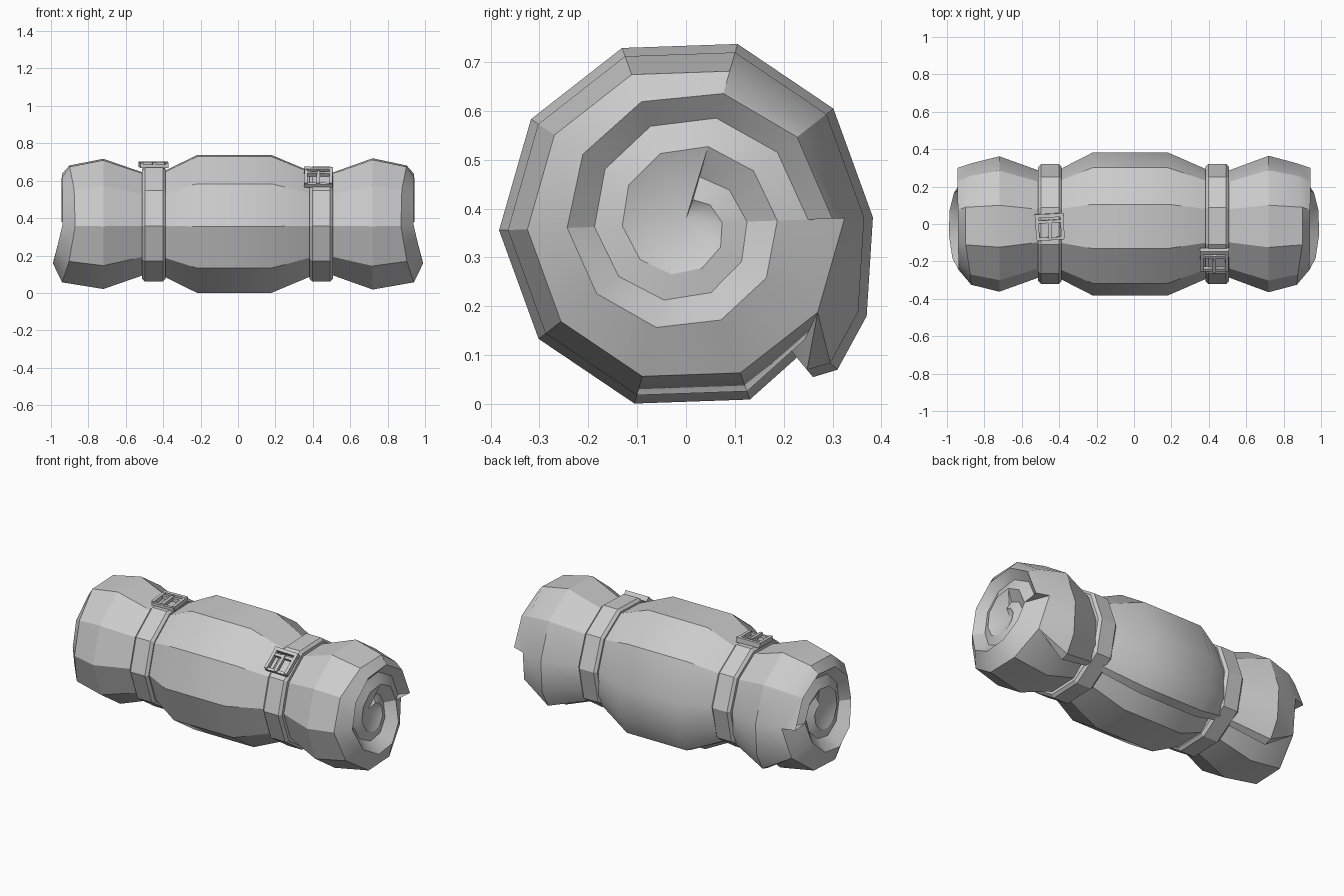
import bpy, bmesh
from math import sin, cos, radians
from mathutils import Matrix, Vector

if "Cube" in bpy.data.objects:
    bpy.data.objects.remove(bpy.data.objects["Cube"])

CZ, R = 0.369, 0.383
ANG = [radians(2 + 36 * k) for k in range(10)]


def polar(x, r, a):
    return Vector((x, r * cos(a), CZ + r * sin(a)))


def finish(bm, name, angle=30):
    bmesh.ops.recalc_face_normals(bm, faces=bm.faces)
    me = bpy.data.meshes.new(name)
    bm.to_mesh(me)
    bm.free()
    ob = bpy.data.objects.new(name, me)
    bpy.context.collection.objects.link(ob)
    bpy.ops.object.select_all(action='DESELECT')
    ob.select_set(True)
    bpy.context.view_layer.objects.active = ob
    bpy.ops.object.shade_smooth_by_angle(angle=radians(angle))
    return ob


def face(bm, vs):
    vs = list(dict.fromkeys(vs))
    if len(vs) > 2:
        bm.faces.new(vs)


# Rolled mat: ten-sided section whose last corner is an overhanging loose edge
FLAP = [(0.255, 0.12), (0.26, 0.055), (0.31, 0.07), (0.37, 0.18)]


def section(bm, x, r):
    pts = [polar(x, r, a) for a in ANG[:9]]
    pts += [Vector((x, y * r / R, CZ + (z - CZ) * r / R)) for y, z in FLAP]
    return [bm.verts.new(p) for p in pts]


def end_ring(bm, side):
    vs = []
    for a in ANG:
        s = sin(a)
        vs.append(bm.verts.new(polar(side * (0.87 + 0.055 * s * s - 0.02 * s), 0.325, a)))
    return vs


def spiral_end(bm, ring, side):
    """Wound end: a ridge and a groove spiralling in to the core."""
    def pt(k, r, x, bulge):
        a = radians(2 + 36 * k)
        return bm.verts.new(polar(side * (x + bulge * max(0, -sin(a))), r, a))
    P = [pt(k, 0.30 - 0.0113 * k, 0.945 - 0.0015 * k, 0.057 if k < 11 else 0.01) for k in range(23)]
    G = [pt(k, 0.25 - 0.0125 * k, 0.90 - 0.001 * k, 0.03) for k in range(13)]
    core = bm.verts.new((side * 0.875, 0, CZ + 0.01))
    for k in range(10):
        face(bm, [ring[k], ring[(k + 1) % 10], P[k + 1], P[k]])
    face(bm, [ring[0], P[0], P[10]])
    face(bm, [P[0], G[0], P[10]])
    for k in range(12):
        face(bm, [P[k], P[k + 1], G[k + 1], G[k]])
        face(bm, [G[k], G[k + 1], P[k + 11], P[k + 10]])
    for k in range(12, 22):
        face(bm, [P[k], P[k + 1], core])
    face(bm, [P[22], G[12], core])
    face(bm, [G[12], P[12], core])


bm = bmesh.new()
ends = {s: end_ring(bm, s) for s in (-1, 1)}
wide = {s: ends[s] + [ends[s][9]] * 3 for s in ends}
rings = [wide[-1]]
rings += [section(bm, x, r) for x, r in ((-0.72, 0.362), (-0.45, 0.265), (-0.22, R),
                                         (0.18, R), (0.45, 0.265), (0.72, 0.365))]
rings.append(wide[1])
for a, b in zip(rings, rings[1:]):
    for i in range(13):
        j = (i + 1) % 13
        face(bm, [a[i], a[j], b[j], b[i]])
for s in ends:
    spiral_end(bm, ends[s], s)
finish(bm, "rolled_mat")


# Straps: bevelled band swept round the ten sides
def strap(name, x):
    prof = [(-0.065, 0.24), (-0.063, 0.305), (-0.048, 0.32),
            (0.048, 0.32), (0.063, 0.305), (0.065, 0.24)]
    bm = bmesh.new()
    loops = [[bm.verts.new(polar(x + dx, r * (1.04 if i == 9 else 1), a)) for dx, r in prof]
             for i, a in enumerate(ANG)]
    for i in range(10):
        a, b = loops[i], loops[(i + 1) % 10]
        for j in range(6):
            k = (j + 1) % 6
            face(bm, [a[j], a[k], b[k], b[j]])
    finish(bm, name, 20)


# Buckles: frame bars and a tongue laid on one strap facet
def buckle(name, x, angle, twist):
    bm = bmesh.new()
    place = (Matrix.Translation((x, 0, CZ)) @ Matrix.Rotation(radians(angle - 90), 4, 'X')
             @ Matrix.Translation((0, 0, 0.316)) @ Matrix.Rotation(radians(twist), 4, 'Z'))
    bars = [((0, 0.062, 0), (0.155, 0.02, 0.03)), ((0, -0.062, -0.004), (0.145, 0.016, 0.02)),
            ((-0.067, 0, 0), (0.018, 0.13, 0.026)), ((0.067, 0, 0), (0.018, 0.13, 0.026)),
            ((0, 0.03, 0), (0.13, 0.016, 0.022)), ((0, -0.015, 0.006), (0.018, 0.11, 0.02))]
    for loc, size in bars:
        bmesh.ops.create_cube(bm, size=1, matrix=place @ Matrix.Translation(loc)
                              @ Matrix.Diagonal((*size, 1)))
    finish(bm, name)


strap("left_strap", -0.45)
strap("right_strap", 0.445)
buckle("left_buckle", -0.45, 93, 3)
buckle("right_buckle", 0.43, 128, -1)
